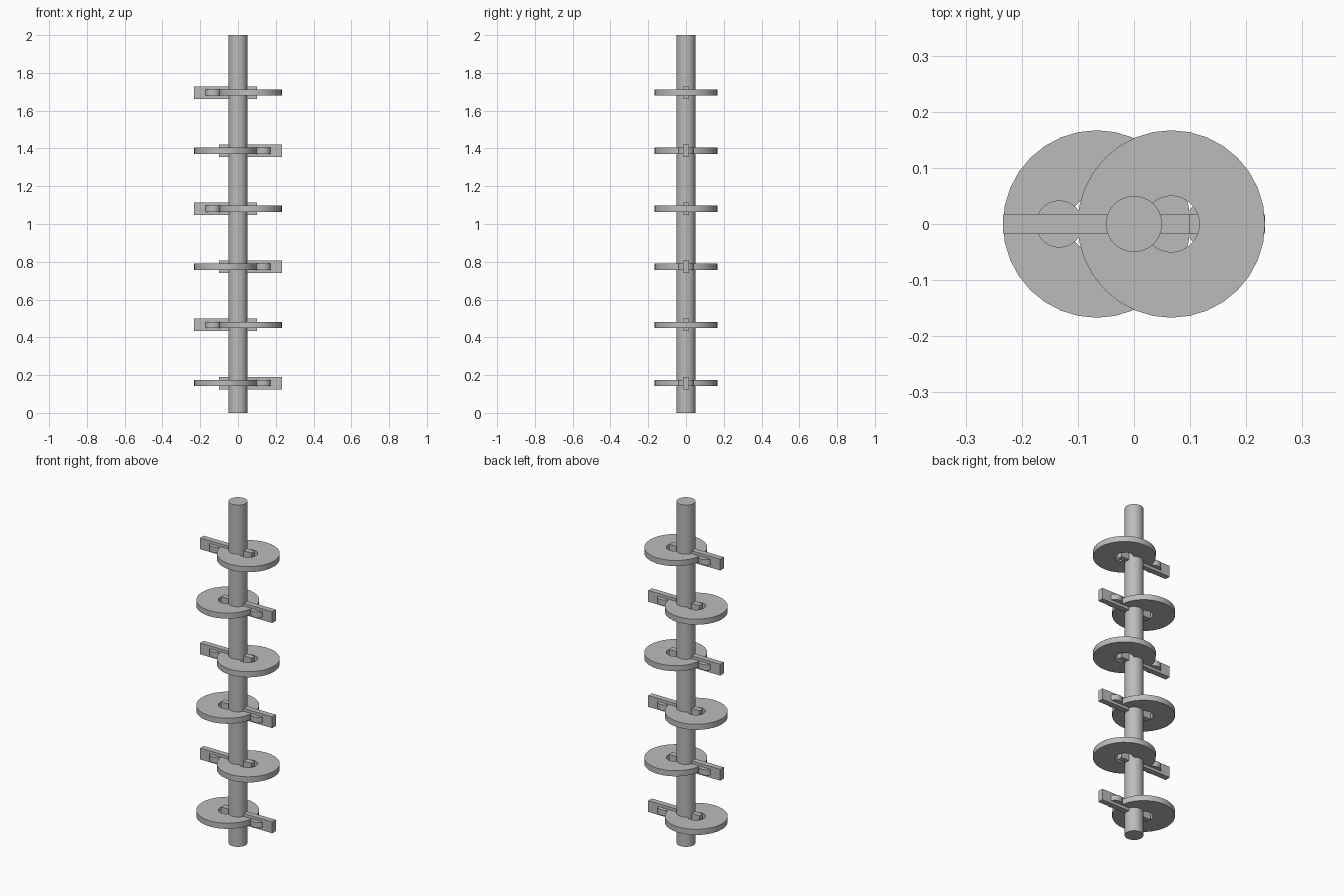
import bpy
import bmesh
from math import radians
from mathutils import Matrix, Vector

SIDES = 32
LEVELS = 6
FIRST, STEP = 0.158, 0.3076
THICK = 0.033

default = bpy.data.objects.get("Cube")
if default:
    bpy.data.objects.remove(default, do_unlink=True)

grey = bpy.data.materials.new("plain grey")
grey.use_nodes = True
grey.diffuse_color = (0.5, 0.5, 0.5, 1)
grey.node_tree.nodes["Principled BSDF"].inputs["Base Color"].default_value = grey.diffuse_color


def finish(name, bm, location):
    """Turn the bmesh into a shaded, coloured object."""
    bmesh.ops.recalc_face_normals(bm, faces=bm.faces)
    mesh = bpy.data.meshes.new(name)
    bm.to_mesh(mesh)
    bm.free()
    mesh.materials.append(grey)
    obj = bpy.data.objects.new(name, mesh)
    obj.location = location
    bpy.context.collection.objects.link(obj)
    bpy.ops.object.select_all(action="DESELECT")
    obj.select_set(True)
    bpy.context.view_layer.objects.active = obj
    bpy.ops.object.shade_smooth_by_angle(angle=radians(30))
    return obj


def cylinder(name, radius, height, location):
    bm = bmesh.new()
    bmesh.ops.create_cone(bm, cap_ends=True, segments=SIDES,
                          radius1=radius, radius2=radius, depth=height)
    return finish(name, bm, location)


def ring(name, outer, inner, height, location):
    """Spin a rectangular section into a flat disc with a hole."""
    bm = bmesh.new()
    h = height / 2
    section = [(inner, -h), (outer, -h), (outer, h), (inner, h)]
    verts = [bm.verts.new((r, 0, z)) for r, z in section]
    edges = [bm.edges.new((verts[i], verts[i - 1])) for i in range(4)]
    bmesh.ops.spin(bm, geom=verts + edges, cent=(0, 0, 0), axis=(0, 0, 1),
                   angle=radians(360), steps=SIDES, use_merge=True)
    bmesh.ops.remove_doubles(bm, verts=bm.verts, dist=0.0001)
    return finish(name, bm, location)


def box(name, size, location):
    bm = bmesh.new()
    bmesh.ops.create_cube(bm, size=1, matrix=Matrix.Diagonal(Vector(size)).to_4x4())
    return finish(name, bm, location)


# Central shaft
cylinder("shaft", 0.05, 2, (0, 0, 1))

# Alternating levels: offset disc, crossbar and small round boss
for i in range(LEVELS):
    z = FIRST + i * STEP
    side = 1 if i % 2 == 0 else -1
    ring(f"disc_{i + 1}", 0.167, 0.05, THICK, (-side * 0.0665, 0, z))
    box(f"crossbar_{i + 1}", (0.333, 0.033, 0.066), (side * 0.0667, 0, z))
    cylinder(f"boss_{i + 1}", 0.042, THICK, (side * 0.133, 0, z))
